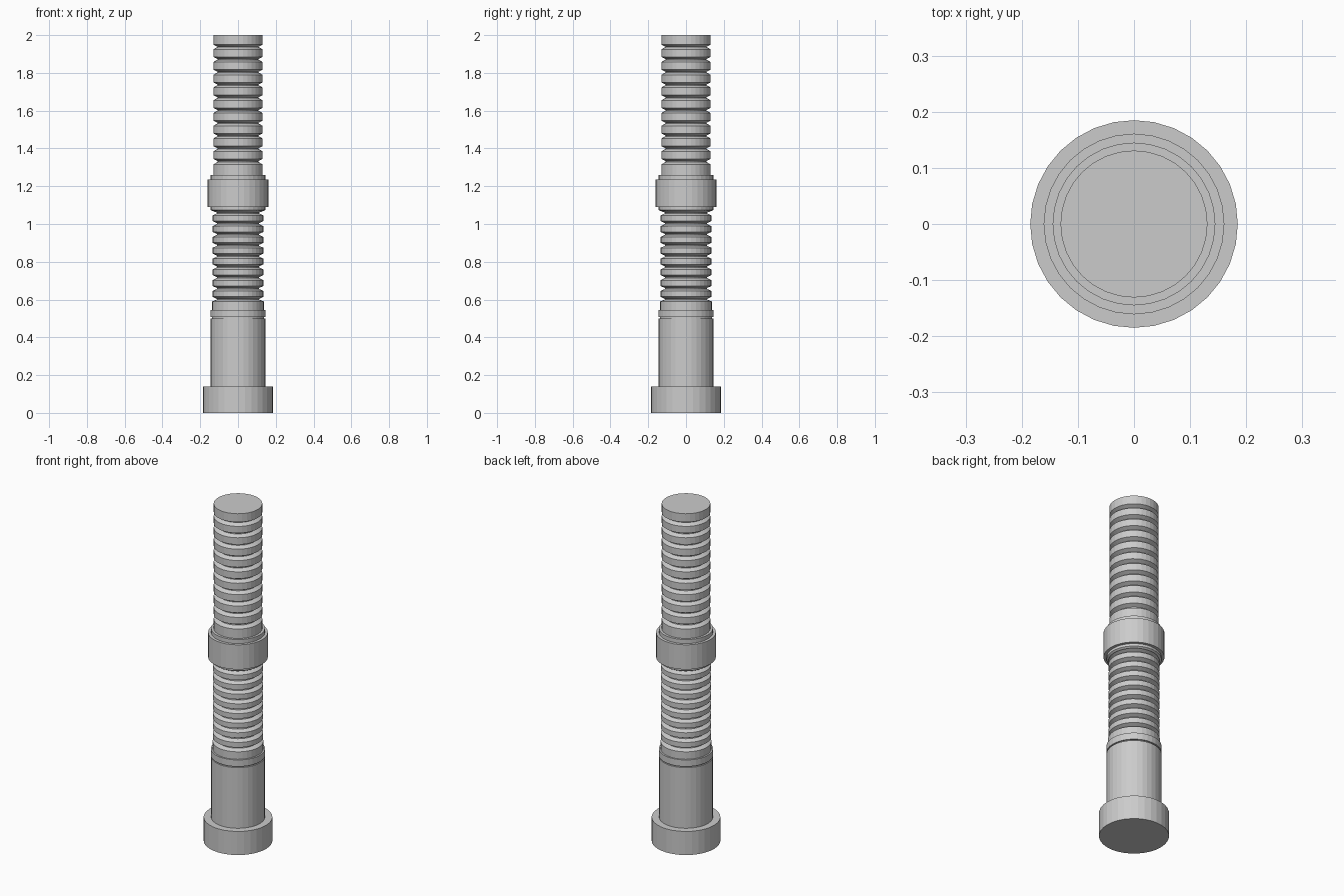
import bpy, bmesh, math

if "Cube" in bpy.data.objects:
    bpy.data.objects.remove(bpy.data.objects["Cube"])

SIDES = 32
grey = bpy.data.materials.new("plain grey")
grey.diffuse_color = (0.6, 0.6, 0.6, 1)
grey.use_nodes = True
grey.node_tree.nodes["Principled BSDF"].inputs["Base Color"].default_value = grey.diffuse_color


def lathe(name, profile):
    """Closed solid of revolution from (radius, z) points listed bottom to top."""
    bm = bmesh.new()
    rings = []
    for r, z in profile:
        rings.append([bm.verts.new((r * math.cos(2 * math.pi * i / SIDES),
                                    r * math.sin(2 * math.pi * i / SIDES), z))
                      for i in range(SIDES)])
    for a, b in zip(rings, rings[1:]):
        for i in range(SIDES):
            j = (i + 1) % SIDES
            bm.faces.new((a[i], a[j], b[j], b[i]))
    bm.faces.new(rings[0][::-1])
    bm.faces.new(rings[-1])
    mesh = bpy.data.meshes.new(name)
    bm.to_mesh(mesh)
    bm.free()
    mesh.materials.append(grey)
    ob = bpy.data.objects.new(name, mesh)
    bpy.context.collection.objects.link(ob)
    return ob


def ribs(first, pitch, count, flat, taper, r_out, r_in):
    """Profile points of repeated ribs with chamfered edges."""
    pts = []
    for k in range(count):
        z = first + k * pitch
        h = flat / 2
        pts += [(r_in, z - h - taper), (r_out, z - h), (r_out, z + h), (r_in, z + h + taper)]
    return pts


# Foot and plain lower sleeve
lathe("foot", [(0.185, 0), (0.185, 0.14)])
lathe("lower_sleeve", [(0.145, 0.14), (0.145, 0.5), (0.138, 0.5), (0.138, 0.507)])
lathe("sleeve_ring", [(0.146, 0.507), (0.146, 0.546)])

# Lower ribbed hose
lathe("lower_hose", [(0.137, 0.546), (0.137, 0.59), (0.112, 0.6)]
      + ribs(0.63, 0.0572, 8, 0.03, 0.011, 0.135, 0.112)
      + [(0.112, 1.06), (0.135, 1.07)])

# Coupling collar with a lip on each end
lathe("collar_lower_lip", [(0.135, 1.068), (0.145, 1.075), (0.145, 1.09)])
lathe("collar", [(0.161, 1.09), (0.161, 1.236)])
lathe("collar_upper_lip", [(0.145, 1.236), (0.145, 1.26)])

# Upper ribbed hose
lathe("upper_hose", [(0.131, 1.26), (0.131, 1.316), (0.108, 1.328)]
      + ribs(1.365, 0.0675, 9, 0.04, 0.012, 0.131, 0.108)
      + [(0.108, 1.938), (0.131, 1.95), (0.131, 2.0)])
